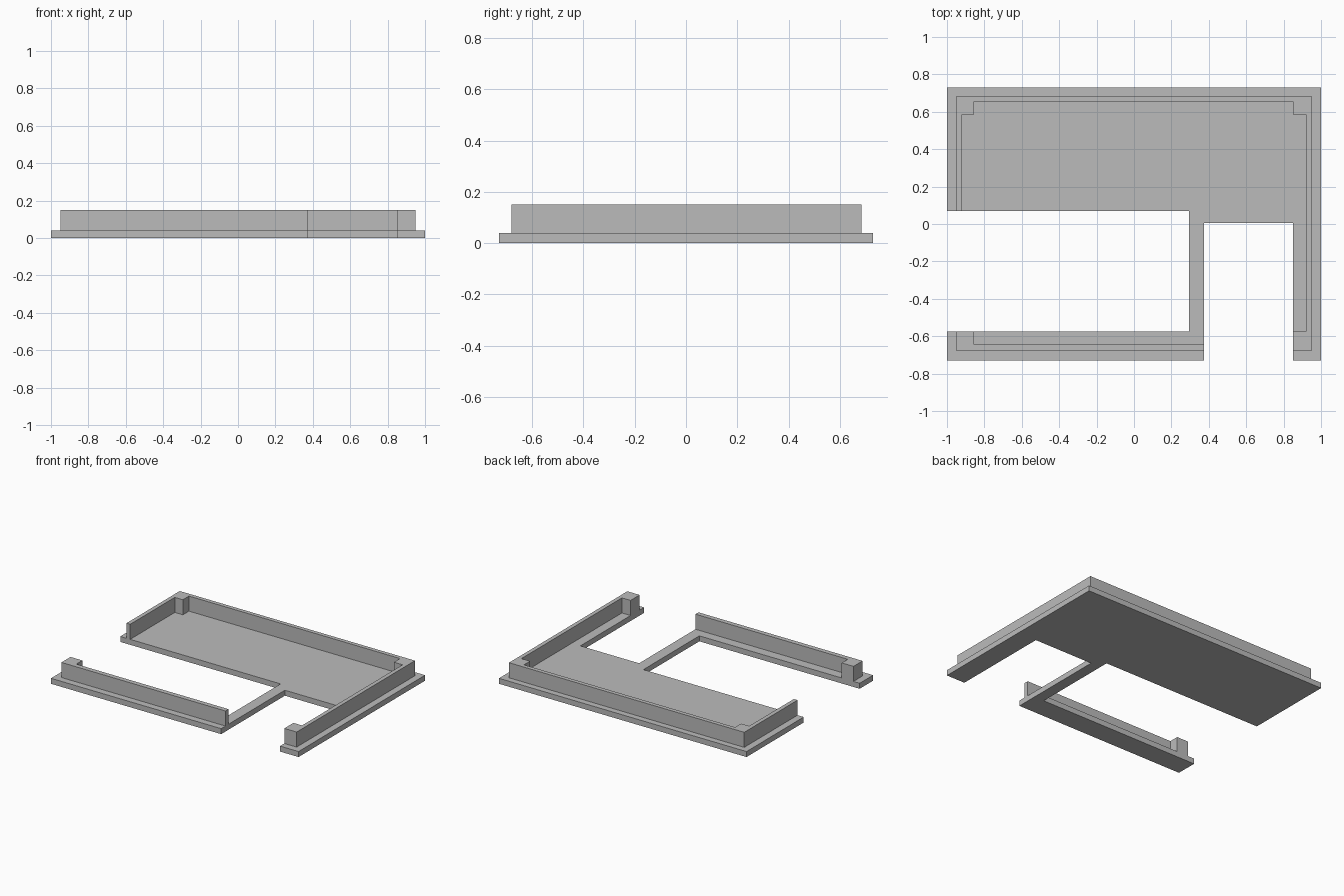
import bpy
import bmesh

cube = bpy.data.objects.get("Cube")
if cube:
    bpy.data.objects.remove(cube, do_unlink=True)

# Single grey material
grey = bpy.data.materials.new("plain grey")
grey.use_nodes = True
colour = (0.5, 0.5, 0.5, 1.0)
grey.diffuse_color = colour
grey.node_tree.nodes["Principled BSDF"].inputs["Base Color"].default_value = colour

BASE_TOP = 0.04
WALL_TOP = 0.15


def extrude_outline(name, outline, bottom, top):
    """Solid prism from a plan outline."""
    bm = bmesh.new()
    face = bm.faces.new([bm.verts.new((x, y, bottom)) for x, y in outline])
    result = bmesh.ops.extrude_face_region(bm, geom=[face], use_keep_orig=True)
    verts = [v for v in result["geom"] if isinstance(v, bmesh.types.BMVert)]
    bmesh.ops.translate(bm, verts=verts, vec=(0, 0, top - bottom))
    bmesh.ops.recalc_face_normals(bm, faces=bm.faces)
    mesh = bpy.data.meshes.new(name)
    bm.to_mesh(mesh)
    bm.free()
    mesh.materials.append(grey)
    obj = bpy.data.objects.new(name, mesh)
    bpy.context.collection.objects.link(obj)
    return obj


# Flat plate with an open side window and a front notch
extrude_outline("base_plate", [
    (-1, 0.73), (-1, 0.07), (0.295, 0.07), (0.295, -0.575),
    (-1, -0.575), (-1, -0.73), (0.375, -0.73), (0.375, 0.005),
    (0.85, 0.005), (0.85, -0.73), (1, -0.73), (1, 0.73),
], 0, BASE_TOP)

# Wall round the back and both sides, with square corner posts
extrude_outline("back_and_side_wall", [
    (-0.95, 0.07), (-0.95, 0.685), (0.95, 0.685), (0.95, -0.68),
    (0.85, -0.68), (0.85, -0.575), (0.92, -0.575), (0.92, 0.585),
    (0.85, 0.585), (0.85, 0.655), (-0.855, 0.655), (-0.855, 0.585),
    (-0.92, 0.585), (-0.92, 0.07),
], BASE_TOP, WALL_TOP)

# Front wall with its corner post
extrude_outline("front_wall", [
    (-0.95, -0.68), (0.375, -0.68), (0.375, -0.645),
    (-0.855, -0.645), (-0.855, -0.575), (-0.95, -0.575),
], BASE_TOP, WALL_TOP)
